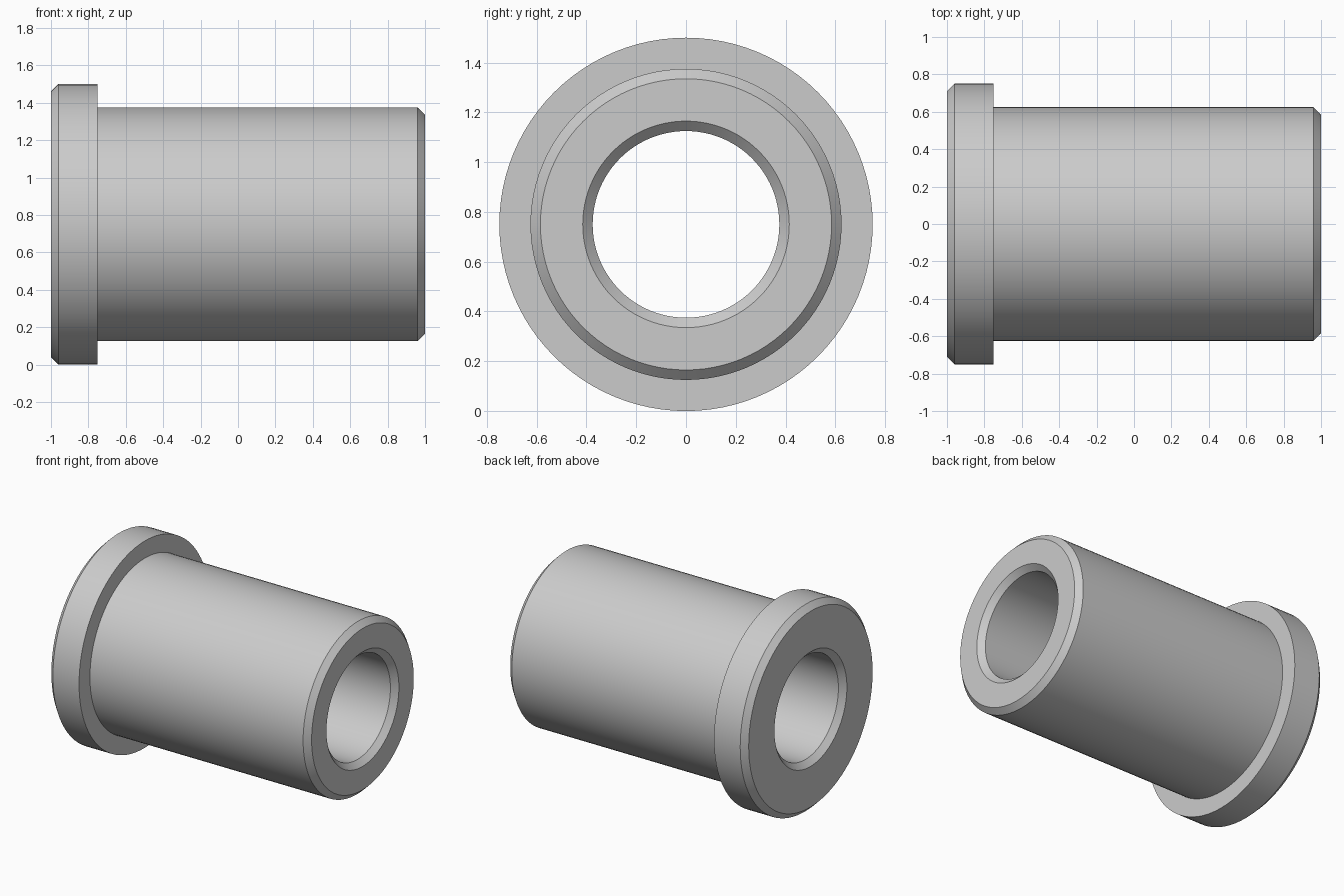
import bpy
import bmesh
import math

cube = bpy.data.objects.get("Cube")
if cube:
    bpy.data.objects.remove(cube, do_unlink=True)

# Main dimensions
FLANGE_R, BODY_R, BORE_R = 0.75, 0.625, 0.375
END, SHOULDER, CHAMFER = 1.0, -0.75, 0.04
SEGMENTS = 96

# Plain grey metal
metal = bpy.data.materials.new("grey_metal")
metal.use_nodes = True
grey = (0.6, 0.6, 0.6, 1.0)
metal.diffuse_color = grey
metal.node_tree.nodes["Principled BSDF"].inputs["Base Color"].default_value = grey

# Closed half section as (x, radius), turned around the x axis
profile = [
    (-END, BORE_R + CHAMFER),
    (-END, FLANGE_R - CHAMFER),
    (-END + CHAMFER, FLANGE_R),
    (SHOULDER, FLANGE_R),
    (SHOULDER, BODY_R),
    (END - CHAMFER, BODY_R),
    (END, BODY_R - CHAMFER),
    (END, BORE_R + CHAMFER),
    (END - CHAMFER, BORE_R),
    (-END + CHAMFER, BORE_R),
]

# Flanged bushing
bm = bmesh.new()
verts = [bm.verts.new((x, 0, r)) for x, r in profile]
edges = [bm.edges.new((v, verts[(i + 1) % len(verts)])) for i, v in enumerate(verts)]
bmesh.ops.spin(bm, geom=verts + edges, cent=(0, 0, 0), axis=(1, 0, 0),
               angle=2 * math.pi, steps=SEGMENTS, use_merge=True)
bmesh.ops.remove_doubles(bm, verts=bm.verts, dist=0.0001)
bmesh.ops.recalc_face_normals(bm, faces=bm.faces)
mesh = bpy.data.meshes.new("flanged_bushing")
bm.to_mesh(mesh)
bm.free()
mesh.materials.append(metal)

bushing = bpy.data.objects.new("flanged_bushing", mesh)
bushing.location.z = FLANGE_R
bpy.context.collection.objects.link(bushing)

# Smooth walls with crisp chamfer edges
bpy.ops.object.select_all(action="DESELECT")
bushing.select_set(True)
bpy.context.view_layer.objects.active = bushing
bpy.ops.object.shade_smooth_by_angle(angle=math.radians(30))
